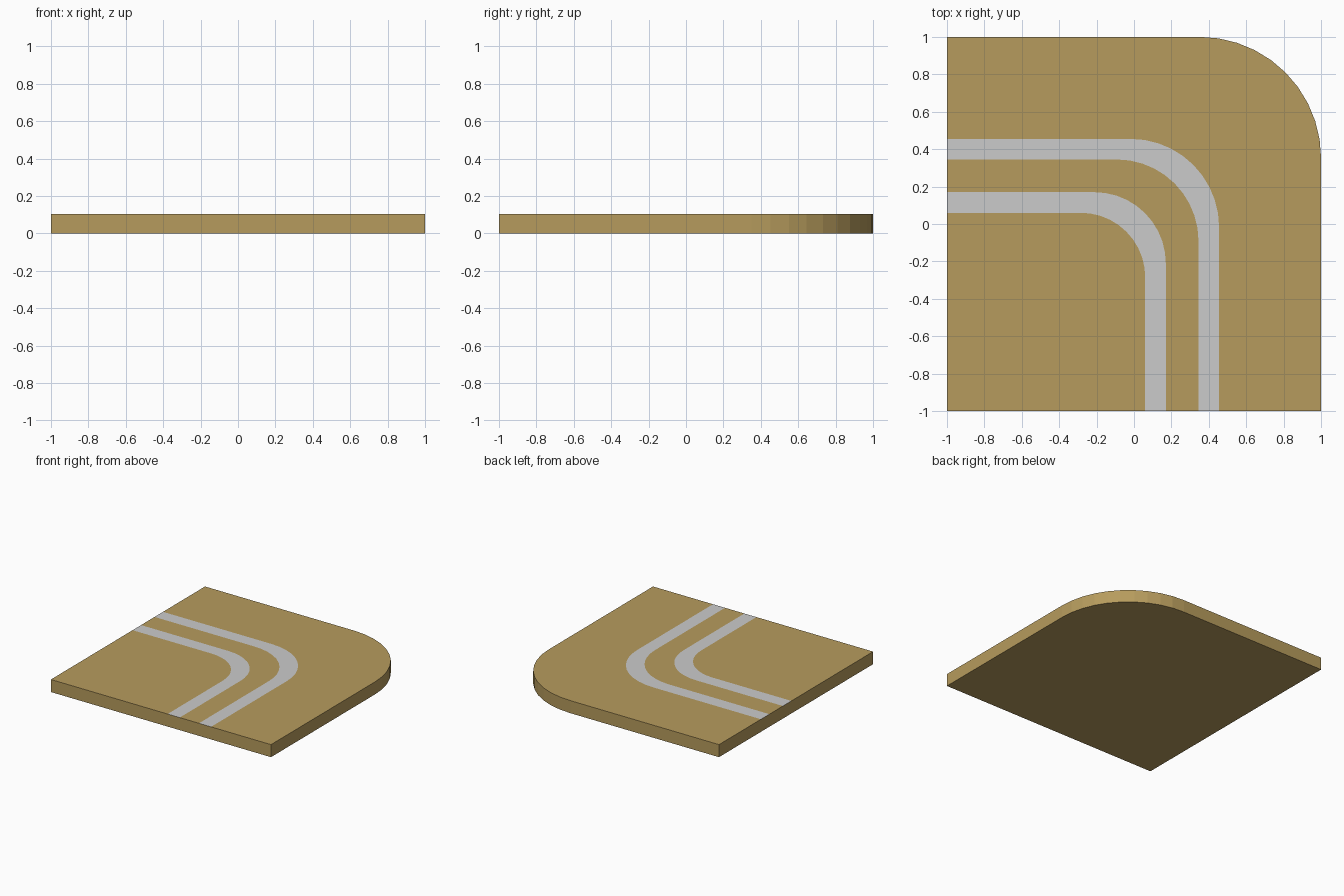
import bpy, bmesh, math

if "Cube" in bpy.data.objects:
    bpy.data.objects.remove(bpy.data.objects["Cube"])

HEIGHT = 0.103
RADIUS = 0.65
STEPS = 10

tan = bpy.data.materials.new("tan")
tan.diffuse_color = (0.47, 0.33, 0.11, 1)
tan.use_nodes = True
tan.node_tree.nodes["Principled BSDF"].inputs["Base Color"].default_value = tan.diffuse_color


def bend(edge):
    """L-shaped line with a rounded corner, scaled about the tile's (-1, -1) corner."""
    s = (edge + 1) / 2
    c = 1 - RADIUS
    pts = [(1, -1)]
    for i in range(STEPS + 1):
        a = math.radians(90) * i / STEPS
        pts.append((c + RADIUS * math.cos(a), c + RADIUS * math.sin(a)))
    pts.append((-1, 1))
    return [(-1 + (x + 1) * s, -1 + (y + 1) * s) for x, y in pts]


def finish(bm, name, material=None):
    bmesh.ops.recalc_face_normals(bm, faces=bm.faces)
    mesh = bpy.data.meshes.new(name)
    bm.to_mesh(mesh)
    bm.free()
    ob = bpy.data.objects.new(name, mesh)
    bpy.context.collection.objects.link(ob)
    if material:
        mesh.materials.append(material)


def line(bm, edge, z=HEIGHT):
    return [bm.verts.new((x, y, z)) for x, y in bend(edge)]


def strip(bm, a, b):
    for i in range(len(a) - 1):
        bm.faces.new((a[i], b[i], b[i + 1], a[i + 1]))


# tile body: top bands with gaps for the stripes, rounded wall, flat sides, bottom
bm = bmesh.new()
lines = [line(bm, e) for e in (0.06, 0.17, 0.345, 0.455, 1.0)]
corner = bm.verts.new((-1, -1, HEIGHT))
low_corner = bm.verts.new((-1, -1, 0))
low = line(bm, 1.0, 0)
bm.faces.new([corner] + lines[0])
strip(bm, lines[1], lines[2])
strip(bm, lines[3], lines[4])
strip(bm, lines[4], low)
bm.faces.new([low_corner, low[0]] + [l[0] for l in reversed(lines)] + [corner])
bm.faces.new([low_corner, corner] + [l[-1] for l in lines] + [low[-1]])
bm.faces.new([low_corner] + low[::-1])
finish(bm, "tile_body", tan)

# two grey curved stripes, flush with the top
for name, inner, outer in (("inner_stripe", 0.06, 0.17), ("outer_stripe", 0.345, 0.455)):
    bm = bmesh.new()
    strip(bm, line(bm, inner), line(bm, outer))
    for f in bm.faces:
        f.normal_update()
    finish(bm, name)
    mesh = bpy.data.objects[name].data
    if mesh.polygons[0].normal.z < 0:
        mesh.flip_normals()
